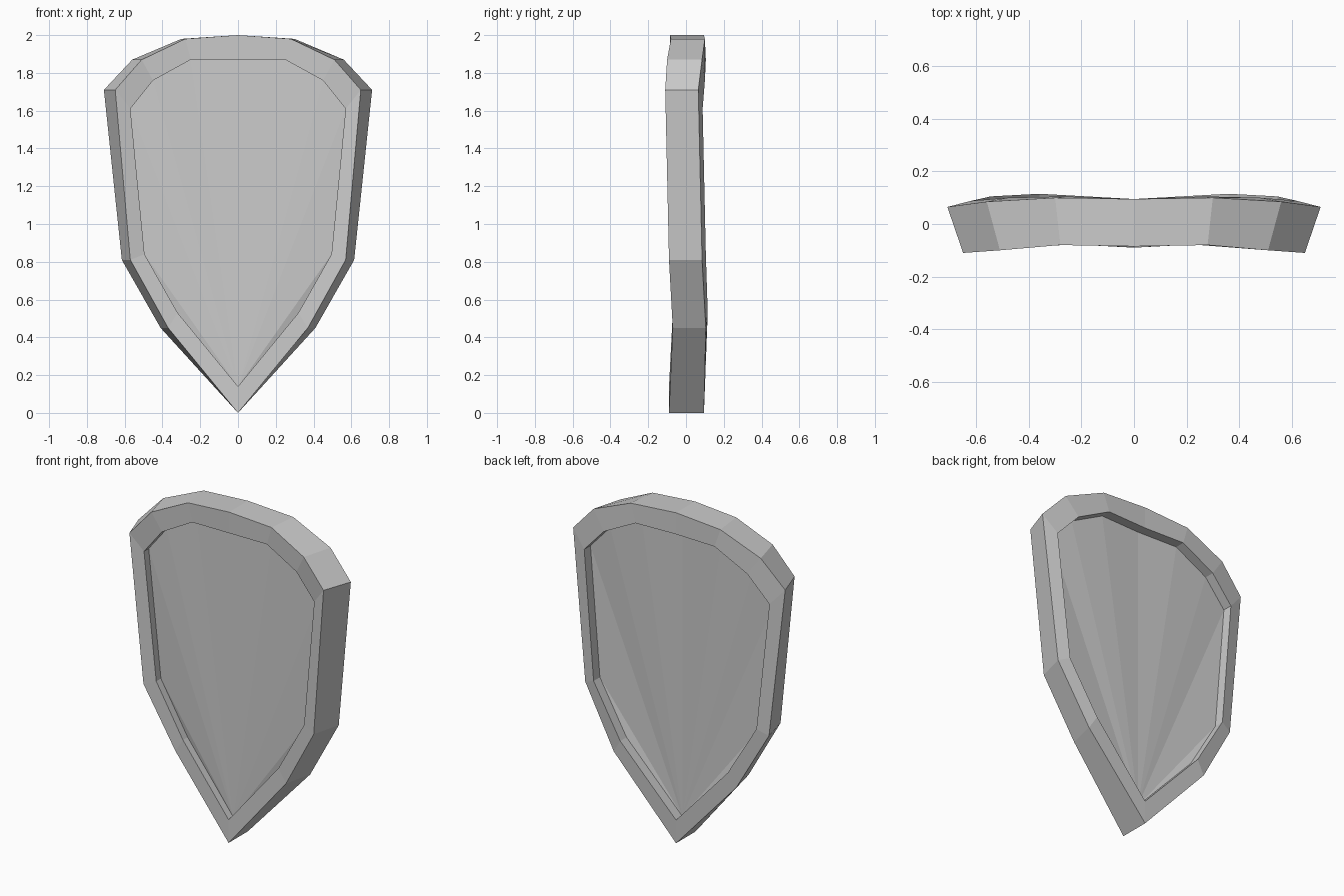
import bpy
import bmesh

cube = bpy.data.objects.get("Cube")
if cube:
    bpy.data.objects.remove(cube, do_unlink=True)

steel = bpy.data.materials.new("plain grey")
steel.use_nodes = True
GREY = (0.6, 0.6, 0.6, 1)
steel.diffuse_color = GREY
steel.node_tree.nodes["Principled BSDF"].inputs["Base Color"].default_value = GREY

# Half outlines from the top centre round the left side to the tip: x, y, z
front_edge = [(0, -.085, 2), (.28, -.08, 1.98), (.51, -.10, 1.87), (.65, -.11, 1.71),
              (.57, -.09, .81), (.37, -.07, .45), (0, -.09, 0)]
back_edge = [(0, .095, 2), (.30, .10, 1.98), (.56, .085, 1.87), (.71, .065, 1.71),
             (.615, .085, .81), (.41, .105, .45), (0, .095, 0)]
front_lip = [(0, -.08, 1.87), (.25, -.08, 1.87), (.45, -.085, 1.76), (.57, -.085, 1.61),
             (.495, -.075, .84), (.32, -.07, .53), (0, -.09, .14)]
back_lip = [(0, .095, 1.87), (.265, .105, 1.87), (.48, .1, 1.76), (.62, .088, 1.61),
            (.545, .105, .84), (.36, .115, .53), (0, .095, .14)]


def sunk(half, depth):
    return [(x, y + depth, z) for x, y, z in half]


bm = bmesh.new()


def loop(half):
    mirrored = [(-x, y, z) for x, y, z in half[-2:0:-1]]
    return [bm.verts.new(p) for p in half + mirrored]


# Rings run from the front panel, over the rim, to the back panel
rings = [loop(h) for h in (sunk(front_lip, .045), front_lip, front_edge,
                           back_edge, back_lip, sunk(back_lip, -.06))]
for a, b in zip(rings, rings[1:]):
    for i in range(len(a)):
        j = (i + 1) % len(a)
        bm.faces.new((a[i], a[j], b[j], b[i]))

# Recessed panels fan out from the tip
for ring in (rings[0], rings[-1]):
    tip = len(ring) // 2
    fan = ring[tip:] + ring[:tip]
    for p, q in zip(fan[1:], fan[2:]):
        bm.faces.new((fan[0], p, q))

bmesh.ops.recalc_face_normals(bm, faces=bm.faces)
mesh = bpy.data.meshes.new("shield_body")
bm.to_mesh(mesh)
bm.free()
mesh.materials.append(steel)
shield = bpy.data.objects.new("shield_body", mesh)
bpy.context.collection.objects.link(shield)
